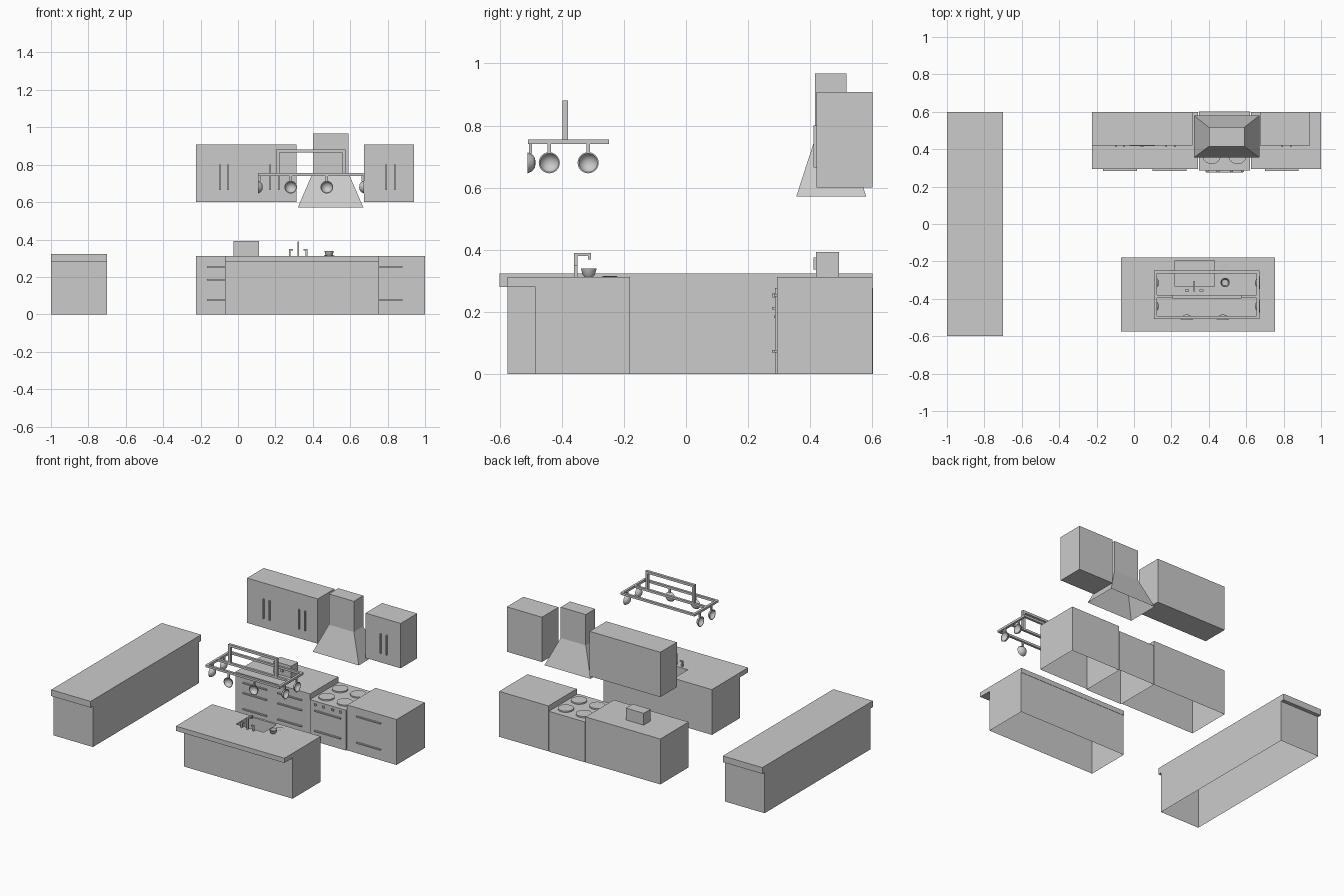
import bpy, bmesh, math
from mathutils import Matrix

if "Cube" in bpy.data.objects:
    bpy.data.objects.remove(bpy.data.objects["Cube"])


def finish(name, bm, smooth=False):
    bmesh.ops.recalc_face_normals(bm, faces=bm.faces)
    me = bpy.data.meshes.new(name)
    bm.to_mesh(me)
    bm.free()
    ob = bpy.data.objects.new(name, me)
    bpy.context.collection.objects.link(ob)
    if smooth:
        for o in bpy.context.selected_objects:
            o.select_set(False)
        bpy.context.view_layer.objects.active = ob
        ob.select_set(True)
        bpy.ops.object.shade_smooth_by_angle(angle=math.radians(40))
    return ob


def add_box(bm, x, y, z, taper=None, skip=()):
    """Box from ranges; taper gives other x, y ranges at the top; skip drops 'top'/'bottom'."""
    tx, ty = taper or (x, y)
    ring = lambda a, b, h: [bm.verts.new((a[i], b[j], h)) for i, j in ((0, 0), (1, 0), (1, 1), (0, 1))]
    lo, hi = ring(x, y, z[0]), ring(tx, ty, z[1])
    for i in range(4):
        j = (i + 1) % 4
        bm.faces.new((lo[i], lo[j], hi[j], hi[i]))
    if 'top' not in skip:
        bm.faces.new(hi)
    if 'bottom' not in skip:
        bm.faces.new(lo[::-1])


def box(name, x, y, z, **kw):
    bm = bmesh.new()
    add_box(bm, x, y, z, **kw)
    return finish(name, bm)


def boxes(name, items):
    bm = bmesh.new()
    for it in items:
        add_box(bm, *it)
    return finish(name, bm)


def lathe(name, profile, matrix, n=24):
    """Spin (radius, height) points round local z, then place with matrix."""
    bm = bmesh.new()
    vs = [bm.verts.new((r, 0, h)) for r, h in profile]
    es = [bm.edges.new(p) for p in zip(vs, vs[1:])]
    bmesh.ops.spin(bm, geom=vs + es, cent=(0, 0, 0), axis=(0, 0, 1),
                   angle=2 * math.pi, steps=n, use_duplicate=False)
    bmesh.ops.remove_doubles(bm, verts=bm.verts, dist=1e-5)
    bm.transform(matrix)
    return finish(name, bm, True)


TOP = 0.312

# Side bar with overhanging top
box("bar_base", (-1, -0.70), (-0.575, 0.575), (0, 0.28), skip=('bottom', 'top'))
box("bar_top", (-1, -0.70), (-0.6, 0.6), (0.28, 0.323))

# Island with a sink cut into its top
box("island_base", (-0.07, 0.755), (-0.485, -0.182), (0, 0.28), skip=('bottom', 'top'))
island = box("island_top", (-0.07, 0.755), (-0.575, -0.18), (0.28, TOP))
cutter = box("sink_cutter", (0.22, 0.43), (-0.335, -0.195), (0.2, 0.4))
cutter.hide_render = True
cutter.hide_viewport = True
cutter.display_type = 'WIRE'
cut = island.modifiers.new("sink_hole", 'BOOLEAN')
cut.operation = 'DIFFERENCE'
cut.solver = 'EXACT'
cut.object = cutter
box("sink_basin", (0.22, 0.43), (-0.335, -0.195), (0.215, 0.285), skip=('top',))

# Faucet with two taps
boxes("faucet", [
    ((0.317, 0.327), (-0.36, -0.35), (TOP, 0.39)),
    ((0.317, 0.327), (-0.35, -0.305), (0.38, 0.39)),
    ((0.317, 0.327), (-0.315, -0.305), (0.368, 0.38))])
for side in (-1, 1):
    cx = 0.322 + side * 0.045
    xs = sorted((cx + side * 0.005, cx - side * 0.016))
    boxes("tap", [((cx - 0.005, cx + 0.005), (-0.36, -0.35), (TOP, 0.342)),
                  (xs, (-0.36, -0.35), (0.342, 0.35))])

# Bowl and plate on the island
lathe("bowl", [(0, TOP), (0.013, TOP), (0.02, 0.32), (0.025, 0.339),
               (0.022, 0.339), (0.017, 0.322), (0, 0.319)], Matrix.Translation((0.487, -0.313, 0)))
lathe("plate", [(0, TOP), (0.018, TOP), (0.028, TOP + 0.004), (0, TOP + 0.002)],
      Matrix.Translation((0.487, -0.245, 0)))

# Back counters, open underneath
box("left_counter", (-0.225, 0.343), (0.293, 0.6), (0, TOP), skip=('bottom',))
box("right_counter", (0.625, 1.0), (0.293, 0.6), (0, TOP), skip=('bottom',))

# Drawer handles
for cx, rows in ((-0.075, (0.25, 0.18, 0.07)), (0.19, (0.25, 0.18, 0.07)), (0.79, (0.25, 0.07))):
    boxes("drawer_handles", [((cx - 0.09, cx + 0.09), (0.283, 0.293), (z, z + 0.008)) for z in rows])

# Stove, set lower than the counters
box("stove", (0.347, 0.621), (0.286, 0.602), (0, 0.277), skip=('bottom',))
boxes("oven_handles", [((0.385, 0.583), (0.276, 0.286), (z, z + 0.008)) for z in (0.208, 0.07)])
boxes("stove_knobs", [((x - 0.008, x + 0.008), (0.278, 0.286), (0.247, 0.261))
                      for x in (0.39, 0.45, 0.52, 0.58)])
for x in (0.415, 0.553):
    for y in (0.37, 0.515):
        lathe("burner", [(0, 0.277), (0.05, 0.277), (0.05, 0.286), (0, 0.286)],
              Matrix.Translation((x, y, 0)))

# Range hood, open underneath
box("hood_canopy", (0.32, 0.67), (0.355, 0.58), (0.572, 0.757),
    taper=((0.40, 0.59), (0.415, 0.517)), skip=('bottom', 'top'))
box("hood_chimney", (0.40, 0.59), (0.415, 0.517), (0.757, 0.968), skip=('bottom',))

# Wall cabinets and upright handles
box("left_wall_cabinet", (-0.225, 0.312), (0.42, 0.6), (0.6, 0.908))
box("right_wall_cabinet", (0.675, 0.942), (0.42, 0.6), (0.6, 0.908))
for cx in (-0.075, 0.195, 0.815):
    boxes("cabinet_handles", [((cx + s - 0.004, cx + s + 0.004), (0.411, 0.42), (0.665, 0.8))
                              for s in (-0.023, 0.023)])

# Toaster
boxes("toaster", [((-0.023, 0.112), (0.418, 0.492), (TOP, 0.393)),
                  ((0.036, 0.052), (0.411, 0.418), (0.337, 0.375))])

# Hanging rack: frame, centre rail and hanger
F = (0.74, 0.755)
boxes("rack_frame", [
    ((0.108, 0.672), (-0.508, -0.492), F), ((0.108, 0.672), (-0.264, -0.248), F),
    ((0.108, 0.672), (-0.396, -0.380), F),
    ((0.108, 0.124), (-0.492, -0.264), F), ((0.656, 0.672), (-0.492, -0.264), F)])
boxes("rack_hanger", [
    ((0.203, 0.221), (-0.397, -0.379), (0.75, 0.88)),
    ((0.557, 0.575), (-0.397, -0.379), (0.75, 0.88)),
    ((0.203, 0.575), (-0.397, -0.379), (0.864, 0.88))])

# Hanging pans: domed dishes with a stem, open side outward
pan = [(0, -0.024), (0.015, -0.022), (0.026, -0.014), (0.033, 0), (0.034, 0.002),
       (0.030, 0.002), (0.024, -0.010), (0.013, -0.018), (0, -0.02)]
spots = [(0.282, -0.508, -90), (0.475, -0.508, -90)]
spots += [(x, y, a) for x, a in ((0.108, 180), (0.672, 0)) for y in (-0.44, -0.315)]
for x, y, a in spots:
    m = Matrix.Translation((x, y, 0.68)) @ Matrix.Rotation(math.radians(a), 4, 'Z')
    lathe("pan", pan, m @ Matrix.Rotation(math.radians(90), 4, 'Y'))
    bm = bmesh.new()
    add_box(bm, (-0.012, -0.002), (-0.006, 0.006), (0.03, 0.062))
    bm.transform(m)
    finish("pan_stem", bm)
